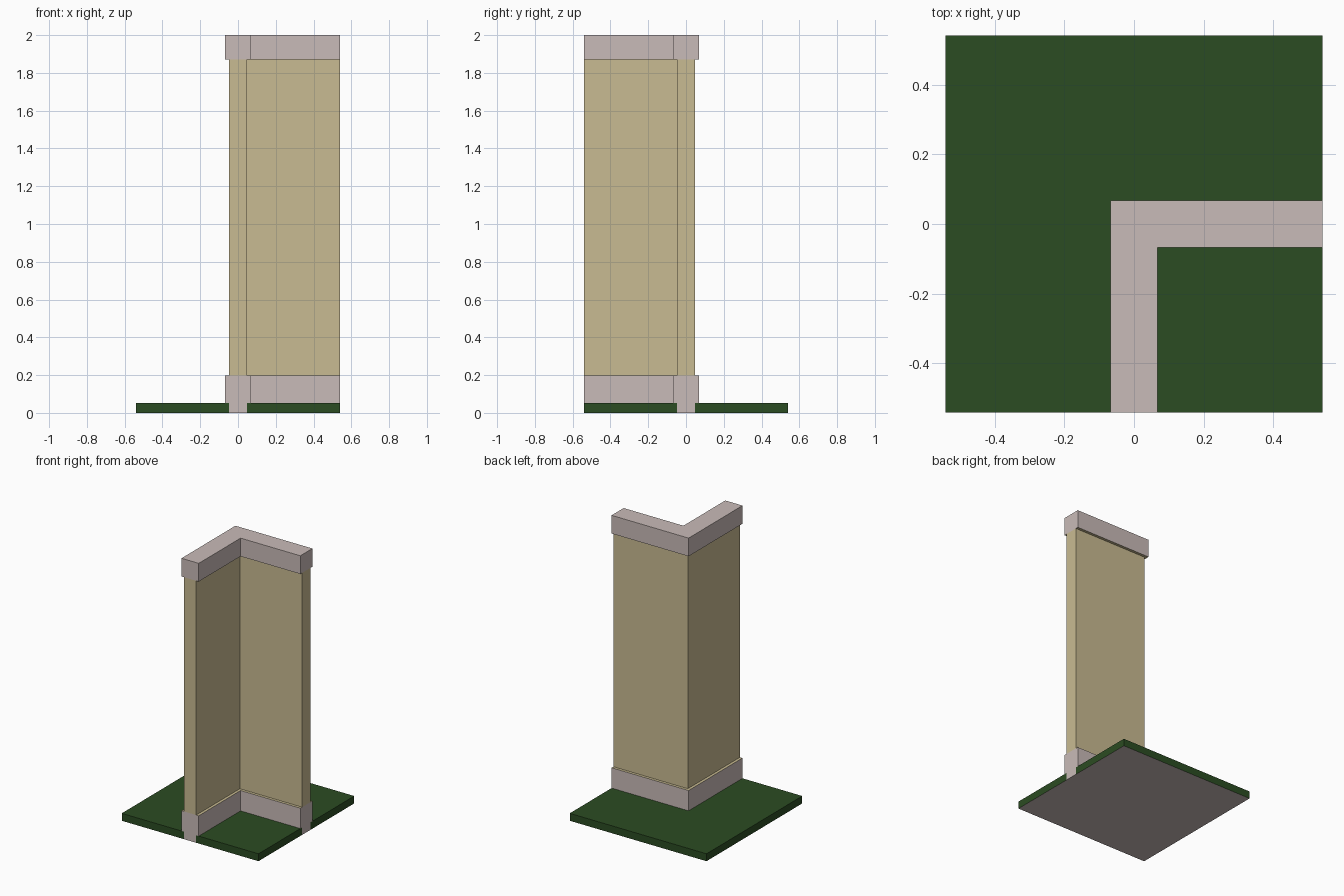
import bpy
import bmesh

cube = bpy.data.objects.get("Cube")
if cube:
    bpy.data.objects.remove(cube, do_unlink=True)


def material(name, rgb):
    mat = bpy.data.materials.new(name)
    mat.use_nodes = True
    color = (*rgb, 1.0)
    mat.diffuse_color = color
    mat.node_tree.nodes["Principled BSDF"].inputs["Base Color"].default_value = color
    return mat


stone = material("pale_stone", (0.584, 0.497, 0.479))
plaster = material("tan_plaster", (0.584, 0.497, 0.287))
grass = material("dark_green", (0.024, 0.072, 0.016))

H = 0.54        # half width of the tile
WALL = 0.048    # half thickness of the wall
TRIM = 0.068    # half thickness of the trim
GROUND, SKIRT, CORNICE, TOP = 0.053, 0.198, 1.87, 2.0


def corner(w):
    """L-shaped outline with arms towards the left and the front."""
    return [(-w, -H), (w, -H), (w, -w), (H, -w), (H, w), (-w, w)]


def prism(name, outline, z0, z1, side, top=None, bottom=None):
    """Extrude an outline upwards, with its own colours on the caps."""
    bm = bmesh.new()
    base = bm.faces.new([bm.verts.new((x, y, z0)) for x, y in outline])
    ext = bmesh.ops.extrude_face_region(bm, geom=[base], use_keep_orig=True)
    verts = [v for v in ext["geom"] if isinstance(v, bmesh.types.BMVert)]
    bmesh.ops.translate(bm, verts=verts, vec=(0, 0, z1 - z0))
    bmesh.ops.recalc_face_normals(bm, faces=bm.faces)
    mats = [side, top or side, bottom or side]
    for f in bm.faces:
        f.material_index = 1 if f.normal.z > 0.5 else 2 if f.normal.z < -0.5 else 0
    mesh = bpy.data.meshes.new(name)
    for m in mats:
        mesh.materials.append(m)
    bm.to_mesh(mesh)
    bm.free()
    obj = bpy.data.objects.new(name, mesh)
    bpy.context.collection.objects.link(obj)
    return obj


# Ground on both sides of the wall foot
outer = [(-H, -H), (-WALL, -H), (-WALL, WALL), (H, WALL), (H, H), (-H, H)]
inner = [(WALL, -H), (H, -H), (H, -WALL), (WALL, -WALL)]
prism("outer_ground", outer, 0, GROUND, grass, bottom=stone)
prism("inner_ground", inner, 0, GROUND, grass, bottom=stone)

# Wall with foot, skirting and cornice
prism("wall_foot", corner(WALL), 0, GROUND, stone)
prism("skirting", corner(TRIM), GROUND, SKIRT, stone, top=plaster)
prism("wall", corner(WALL), SKIRT, CORNICE, plaster)
prism("cornice", corner(TRIM), CORNICE, TOP, stone, bottom=plaster)
